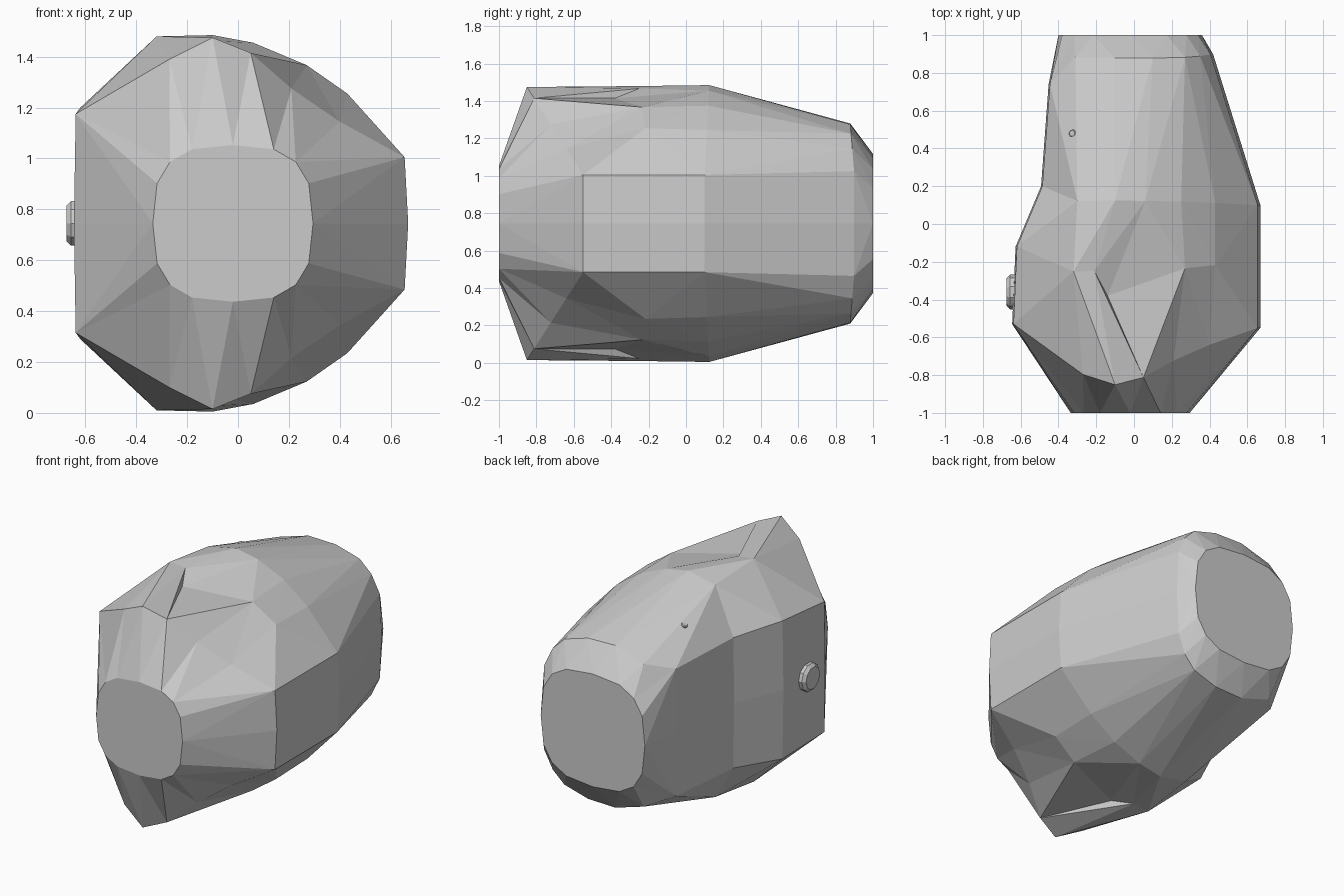
import bpy, bmesh, math
from mathutils import Matrix

if "Cube" in bpy.data.objects:
    bpy.data.objects.remove(bpy.data.objects["Cube"])

MID = 0.745  # height of the horizontal mirror plane


# Flat end: upper half of a rounded octagon-like outline
def end_ring(y, rx, rz):
    pts = []
    for i in range(9):
        c, s = math.cos(i * math.pi / 8), abs(math.sin(i * math.pi / 8))
        x = math.copysign(abs(c) ** .7, c) * rx - .02
        pts.append((x, y, rz * s ** .7 if 0 < i < 8 else 0))
    return pts


# Body ring: upper half profile (x, height over mid), right to left.
# y leans with height; the left wall sits at its own y.
def body_ring(y, lean, left_y, profile):
    pts = [(x, y + lean * (h - .26), h) for x, h in profile]
    pts[-1] = (profile[-1][0], left_y, profile[-1][1])
    right, left = pts[0], pts[-1]
    return [(right[0] + .014, right[1], 0)] + pts + [(left[0] - .007, left[1], 0)]


shoulder = body_ring(-.55, -.64, -.53, [(.655, .26), (.4, .4), (.21, .53), (.05, .67),
                                        (-.1, .73), (-.27, .645), (-.638, .43)])
waist = body_ring(-.18, -.15, -.12, [(.655, .26), (.43, .51), (.27, .622), (-.14, .67),
                                     (-.21, .722), (-.32, .735), (-.62, .455)])
hump = body_ring(.1, .05, .2, [(.655, .26), (.43, .5), (.25, .63), (.06, .71),
                               (-.1, .74), (-.3, .7), (-.485, .43)])
tail = body_ring(.9, -.08, .74, [(.405, .28), (.35, .4), (.27, .48), (.1, .53),
                                 (-.1, .535), (-.31, .47), (-.445, .42)])
# Notch: the dip beside the raised left ridge is pulled forward
waist[4] = (waist[4][0], -.38, waist[4][2])
rings = [end_ring(-1, .315, .308), shoulder, waist, hump, tail, end_ring(1, .38, .372)]


def finish(bm, name):
    bmesh.ops.recalc_face_normals(bm, faces=bm.faces)
    mesh = bpy.data.meshes.new(name)
    bm.to_mesh(mesh)
    bm.free()
    obj = bpy.data.objects.new(name, mesh)
    bpy.context.collection.objects.link(obj)


# Distance of a diagonal's middle from the long axis of the body
def bulge(p, q):
    m = (p.co + q.co) / 2
    return math.hypot(m.x, m.z - MID)


# Boulder body: mirror each half ring downwards and loft between the rings,
# splitting every quad so that it bulges outward, except at the notch wall
bm = bmesh.new()
loops = []
for half in rings:
    full = half + [(x, y, -h) for x, y, h in half[-2:0:-1]]
    loops.append([bm.verts.new((x, y, MID + h)) for x, y, h in full])
for k, (a, b) in enumerate(zip(loops, loops[1:])):
    n = len(a)
    for i in range(n):
        j = (i + 1) % n
        notch = k == 1 and i in (4, n - 5)
        if (bulge(a[i], b[j]) > bulge(a[j], b[i])) != notch:
            bm.faces.new((a[i], a[j], b[j]))
            bm.faces.new((a[i], b[j], b[i]))
        else:
            bm.faces.new((a[i], a[j], b[i]))
            bm.faces.new((a[j], b[j], b[i]))
bm.faces.new(loops[0])
bm.faces.new(loops[-1])
finish(bm, "boulder_body")


# Small chamfered discs
def knob(name, centre, radius, depth, tilt):
    bm = bmesh.new()
    bmesh.ops.create_cone(bm, cap_ends=True, segments=10, radius1=radius,
                          radius2=radius, depth=depth)
    top = [e for e in bm.edges if all(v.co.z > 0 for v in e.verts)]
    bmesh.ops.bevel(bm, geom=top, offset=radius * .2, segments=1, affect='EDGES')
    bmesh.ops.transform(bm, verts=bm.verts,
                        matrix=Matrix.Translation(centre) @ Matrix.Rotation(tilt, 4, 'Y'))
    finish(bm, name)


knob("side_knob", (-.65, -.36, MID), .092, .05, -math.pi / 2)
knob("top_pebble", (-.32, .48, 1.31), .02, .04, -.4)
